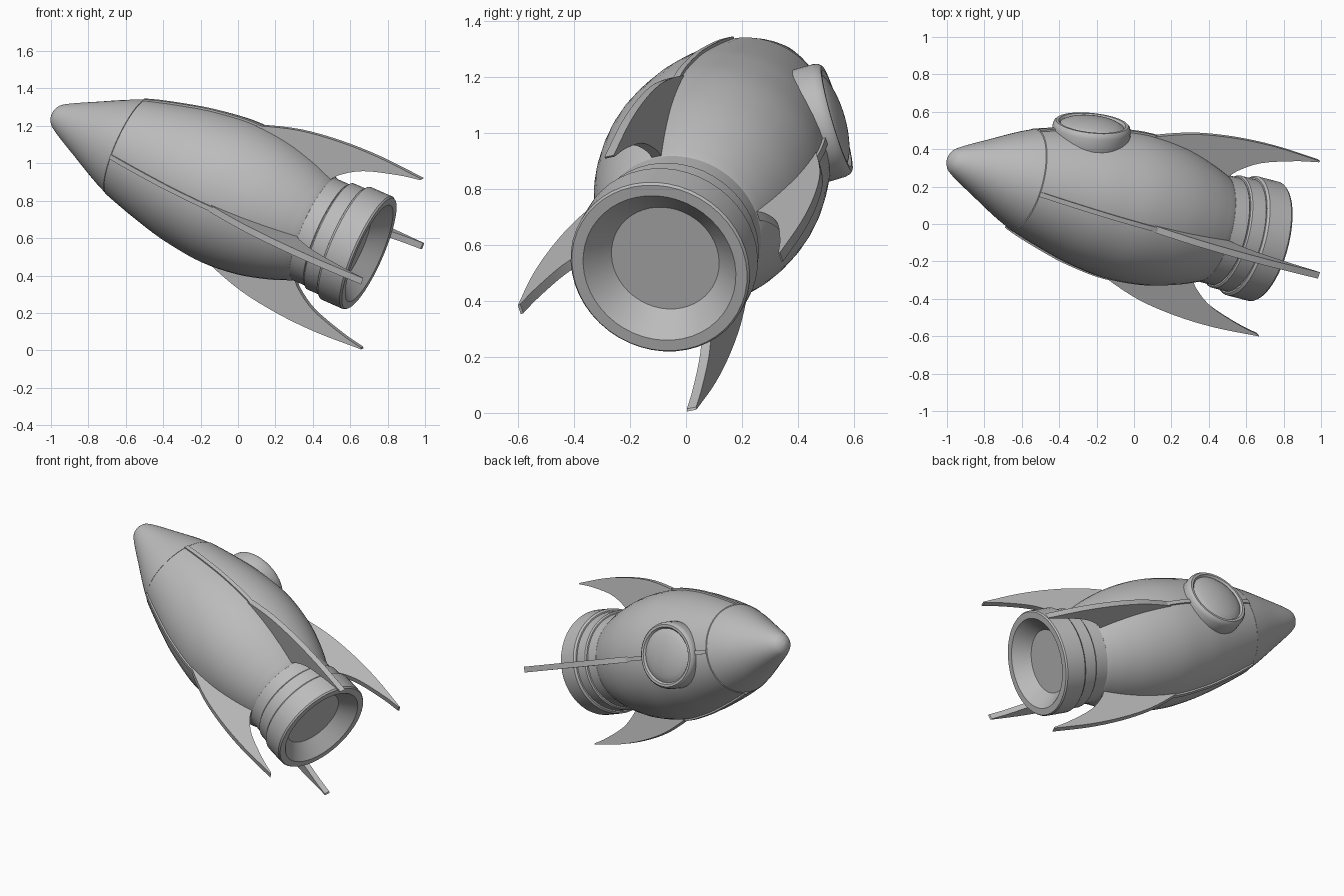
import bpy, bmesh, math
from mathutils import Vector, Matrix

cube = bpy.data.objects.get("Cube")
if cube:
    bpy.data.objects.remove(cube)

gray = bpy.data.materials.new("plain_gray")
gray.use_nodes = True
gray.diffuse_color = (0.5, 0.5, 0.5, 1)
gray.node_tree.nodes["Principled BSDF"].inputs["Base Color"].default_value = (0.5, 0.5, 0.5, 1)

# Rocket frame: local z runs from the nose tip forwards, x and y point along the fins
NOSE = Vector((-0.995, 0.345, 1.265))
axis = Vector((-0.8905, 0.2309, 0.392)).normalized()
up = Vector((0.3235, -0.294, 0.902))
up = (up - axis * up.dot(axis)).normalized()
side = axis.cross(up)
FRAME = Matrix.Translation(NOSE) @ Matrix((up, side, axis)).transposed().to_4x4()


def finish(name, bm, matrix):
    bmesh.ops.remove_doubles(bm, verts=bm.verts, dist=1e-5)
    bmesh.ops.recalc_face_normals(bm, faces=bm.faces)
    mesh = bpy.data.meshes.new(name)
    bm.to_mesh(mesh)
    bm.free()
    mesh.materials.append(gray)
    ob = bpy.data.objects.new(name, mesh)
    bpy.context.collection.objects.link(ob)
    ob.matrix_world = matrix
    bpy.ops.object.select_all(action='DESELECT')
    ob.select_set(True)
    bpy.context.view_layer.objects.active = ob
    bpy.ops.object.shade_smooth_by_angle(angle=math.radians(32))
    return ob


def spline(points, steps=4):
    """Smooth curve through (t, r) points."""
    p = [Vector(q) for q in points]
    p = [2 * p[0] - p[1]] + p + [2 * p[-1] - p[-2]]
    out = []
    for a, b, c, d in zip(p, p[1:], p[2:], p[3:]):
        for i in range(steps):
            s = i / steps
            out.append(0.5 * (2 * b + (c - a) * s + (2 * a - 5 * b + 4 * c - d) * s * s
                              + (3 * b - a - 3 * c + d) * s ** 3))
    return out + [p[-2]]


def lathe(name, profile, matrix=FRAME, sides=48):
    """Spin (distance behind the tip, radius) points about local z."""
    bm = bmesh.new()
    verts = [bm.verts.new((r, 0, -t)) for t, r in profile]
    edges = [bm.edges.new(pair) for pair in zip(verts, verts[1:])]
    bmesh.ops.spin(bm, geom=verts + edges, cent=(0, 0, 0), axis=(0, 0, 1),
                   angle=math.tau, steps=sides, use_duplicate=False)
    return finish(name, bm, matrix)


def plate(name, outline, width, turn):
    """Extrude a (distance, height) outline across a radial plane."""
    bm = bmesh.new()
    face = bm.faces.new([bm.verts.new((h, -width / 2, -t)) for t, h in outline])
    moved = bmesh.ops.extrude_face_region(bm, geom=[face])["geom"]
    bmesh.ops.translate(bm, vec=(0, width, 0),
                        verts=[v for v in moved if isinstance(v, bmesh.types.BMVert)])
    return finish(name, bm, FRAME @ Matrix.Rotation(turn, 4, 'Z'))


# Hull: nose cone and body share one curve
SEAM = 0.45
hull = spline([(0, 0), (0.012, 0.04), (0.05, 0.077), (0.2, 0.155), (SEAM, 0.274),
               (0.73, 0.355), (0.9, 0.388), (1.08, 0.405), (1.28, 0.388),
               (1.45, 0.345), (1.57, 0.3)])
nose = [p for p in hull if p.x <= SEAM + 1e-4]
body = [p for p in hull if p.x >= SEAM - 1e-4]
lathe("nose_cone", [(t, max(r, 0)) for t, r in nose] + [(SEAM, 0.25)])
lathe("body", [(SEAM, 0.25), (SEAM, 0.27), (SEAM + 0.004, 0.278)] + [tuple(p) for p in body[1:]]
      + [(1.59, 0.288), (1.6, 0.27), (1.6, 0.2)])

# Engine: two collar rings, then a thick rim with a shallow conical bell
for name, start, end, r in (("collar_front", 1.57, 1.672, 0.296),
                            ("collar_rear", 1.665, 1.765, 0.31)):
    lathe(name, [(start, 0.2), (start, r - 0.008), (start + 0.008, r), (end - 0.012, r),
                 (end, r - 0.012), (end, 0.2)])
lathe("engine_bell", [(1.755, 0.2), (1.755, 0.318), (1.767, 0.329), (1.895, 0.329),
                      (1.905, 0.322), (1.905, 0.281), (1.815, 0.198), (1.815, 0)])

# Four swept fins, each with a raised rib running forward to the nose seam
outer = spline([(1.06, 0.385), (1.11, 0.414), (1.315, 0.477), (1.542, 0.51),
                (1.779, 0.519), (2.046, 0.505)])
inner = spline([(2.04, 0.497), (1.914, 0.472), (1.726, 0.414), (1.61, 0.34), (1.56, 0.28)])
fin = outer + inner + [Vector((1.5, 0.22)), Vector((1.1, 0.33))]
rib_line = [p for p in body if p.x < 1.2]
rib = ([p + Vector((0, 0.01)) for p in rib_line]
       + [p - Vector((0, 0.03)) for p in reversed(rib_line)])
for i, place in enumerate(("top", "back", "bottom", "front")):
    plate("fin_" + place, fin, 0.036, i * math.pi / 2)
    plate("rib_" + place, rib, 0.026, i * math.pi / 2)

# Porthole on the back, tilted to follow the hull
porthole = (FRAME @ Matrix.Translation((0, 0.39, -0.725))
            @ Matrix.Rotation(math.radians(-90 + 14), 4, 'X'))
lathe("porthole_ring", [(0.115, 0.15), (0.115, 0.205), (0.1, 0.211), (0.03, 0.21),
                        (0.01, 0.205), (0, 0.195), (0, 0.18), (0.012, 0.17), (0.03, 0.168)],
      porthole)
lathe("porthole_glass", spline([(0.012, 0.17), (-0.004, 0.14), (-0.018, 0.09),
                                (-0.025, 0.04), (-0.027, 0)]), porthole)
